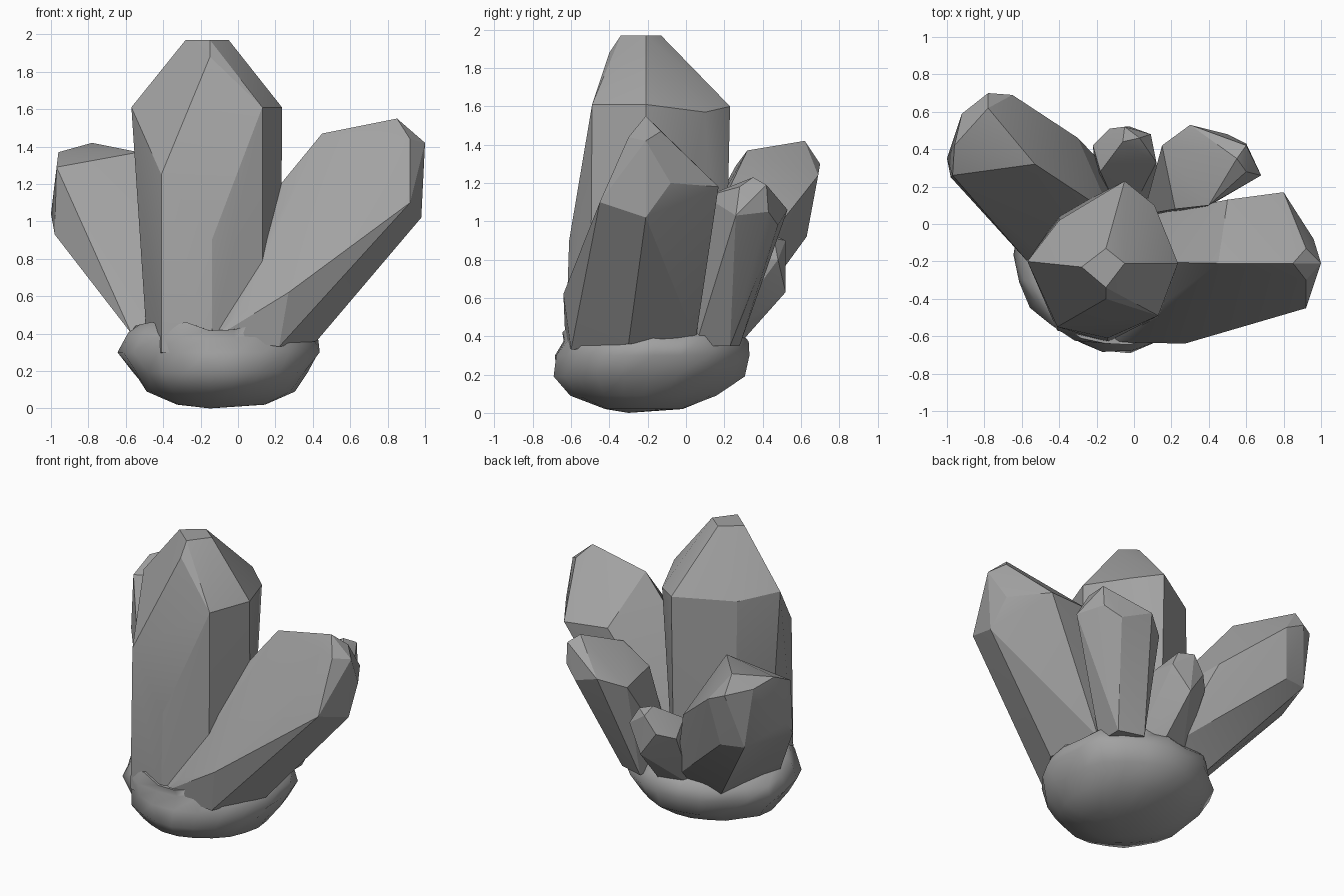
import bpy, bmesh, math, random

if "Cube" in bpy.data.objects:
    bpy.data.objects.remove(bpy.data.objects["Cube"])
random.seed(4)

stone = bpy.data.materials.new("dark_grey_stone")
stone.diffuse_color = (.36, .36, .36, 1)
stone.use_nodes = True
stone.node_tree.nodes["Principled BSDF"].inputs["Base Color"].default_value = stone.diffuse_color


def finish(bm, name, angle):
    bmesh.ops.recalc_face_normals(bm, faces=bm.faces)
    mesh = bpy.data.meshes.new(name)
    bm.to_mesh(mesh)
    bm.free()
    mesh.materials.append(stone)
    obj = bpy.data.objects.new(name, mesh)
    bpy.context.collection.objects.link(obj)
    bpy.ops.object.select_all(action='DESELECT')
    bpy.context.view_layer.objects.active = obj
    obj.select_set(True)
    bpy.ops.object.shade_smooth_by_angle(angle=math.radians(angle))
    return obj


def crystal(name, tip, shoulder, root):
    """Faceted crystal: the convex skin around its tip, shoulder and root corners."""
    bm = bmesh.new()
    for p in tip + shoulder + root:
        bm.verts.new(p)
    bmesh.ops.convex_hull(bm, input=bm.verts)
    loose = [v for v in bm.verts if not v.link_faces]
    bmesh.ops.delete(bm, geom=loose, context='VERTS')
    bmesh.ops.dissolve_limit(bm, angle_limit=math.radians(2),
                             verts=bm.verts, edges=bm.edges)
    return finish(bm, name, 20)


# Tall upright crystal
crystal("main_crystal",
        [(-.15, -.13, 1.97), (-.28, -.23, 1.97), (-.15, -.34, 1.97), (-.05, -.21, 1.97),
         (-.15, -.4, 1.88)],
        [(-.57, -.2, 1.61), (-.41, -.55, 1.25), (-.14, -.61, .9), (.13, -.49, 1.61),
         (.235, -.21, 1.61), (-.05, .23, 1.6), (-.4, .02, 1.58), (.11, .1, 1.57)],
        [(-.48, -.2, .25), (-.41, -.57, .3), (-.14, -.63, .3), (.13, -.5, .3),
         (.23, -.2, .3), (-.05, .2, .3), (-.4, .05, .3)])

# Large crystal leaning to the right
crystal("right_crystal",
        [(.85, -.21, 1.55), (.92, -.13, 1.47), (.92, -.3, 1.44), (1, -.21, 1.42)],
        [(.45, -.21, 1.47), (.92, -.45, 1.1), (.98, -.21, 1.02), (.96, -.08, 1.2),
         (.8, .17, 1.18), (.5, .13, 1.2), (.27, -.64, .62)],
        [(.22, -.6, .33), (.42, -.3, .36), (.33, .05, .38), (0, .03, .45),
         (-.1, -.2, .8), (0, -.62, .5), (-.12, -.63, .38)])

# Large crystal leaning to the back left
crystal("left_crystal",
        [(-.78, .62, 1.42), (-.92, .59, 1.34), (-.78, .7, 1.3), (-.65, .69, 1.24),
         (-.96, .42, 1.37), (-.97, .26, 1.29)],
        [(-.53, .32, 1.37), (-1, .35, 1.04), (-.98, .25, .93), (-.86, .6, .93),
         (-.7, .63, .92), (-.3, .46, .95)],
        [(-.57, -.2, .4), (-.4, -.25, .35), (-.4, .2, .33), (-.1, .25, .4),
         (-.12, .05, .8)])

# Medium crystal leaning to the back right
crystal("back_right_crystal",
        [(.6, .42, 1.19), (.55, .35, 1.23), (.6, .28, 1.18)],
        [(.68, .26, 1.03), (.6, .43, 1.05), (.5, .48, .98), (.3, .53, 1.06),
         (.15, .42, 1.0), (.4, .1, 1.13), (.22, .08, 1.0)],
        [(.15, .28, .35), (.32, .23, .35), (.32, .05, .35), (.05, .05, .4)])

# Small crystal at the back
crystal("small_crystal",
        [(-.06, .44, .94), (-.05, .52, .9), (.03, .46, .91)],
        [(.09, .48, .8), (-.13, .51, .79), (-.22, .42, .75), (.12, .33, .8),
         (-.02, .52, .63), (-.18, .28, .83)],
        [(0, .28, .36), (.12, .15, .35), (-.2, .22, .35), (-.05, 0, .4)])

# Rounded rock that holds the crystals: stacked uneven rings
rings = [(.02, .24, .20, -.22), (.09, .39, .38, -.22), (.19, .475, .50, -.19),
         (.30, .54, .51, -.165), (.38, .53, .49, -.165),
         (.44, .45, .45, -.19)]  # height, x radius, y radius, y centre
sides = 22
bm = bmesh.new()
loops = []
for z, rx, ry, cy in rings:
    loop = []
    for i in range(sides):
        a = 2 * math.pi * i / sides
        k = random.uniform(.96, 1.03)
        dz = random.uniform(-.025, .025) if z > .35 else 0
        loop.append(bm.verts.new((-.09 + rx * k * math.cos(a),
                                  cy + ry * k * math.sin(a), z + dz)))
    loops.append(loop)
for low, high in zip(loops, loops[1:]):
    for i in range(sides):
        j = (i + 1) % sides
        bm.faces.new((low[i], low[j], high[j], high[i]))
for loop, z in ((loops[0], 0), (loops[-1], .42)):
    c = bm.verts.new((-.15, -.3, z))
    for i in range(sides):
        bm.faces.new((loop[i], loop[(i + 1) % sides], c))
finish(bm, "base_rock", 60)
